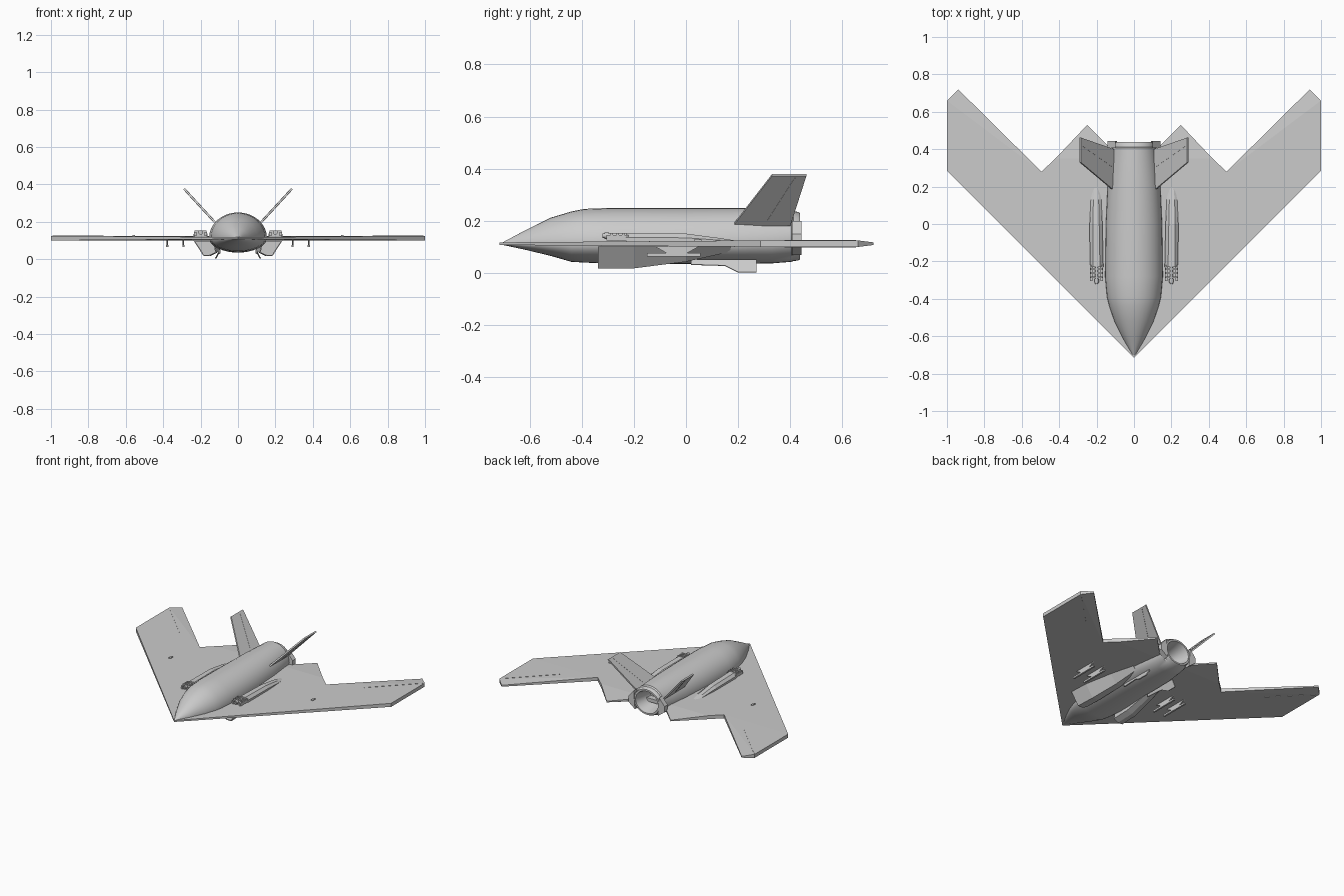
import bpy, bmesh, math
from mathutils import Vector

if "Cube" in bpy.data.objects:
    bpy.data.objects.remove(bpy.data.objects["Cube"])


def finish(name, bm, mirror=True, smooth=None):
    bmesh.ops.recalc_face_normals(bm, faces=bm.faces)
    me = bpy.data.meshes.new(name)
    bm.to_mesh(me)
    bm.free()
    ob = bpy.data.objects.new(name, me)
    bpy.context.collection.objects.link(ob)
    if mirror:
        ob.modifiers.new("Mirror", 'MIRROR').use_axis[0] = True
    if smooth:
        bpy.ops.object.select_all(action='DESELECT')
        ob.select_set(True)
        bpy.context.view_layer.objects.active = ob
        bpy.ops.object.shade_smooth_by_angle(angle=math.radians(smooth))
    return ob


def loft(name, rings, mirror=True, smooth=None):
    """Skin a list of equal-length rings and cap both ends."""
    bm = bmesh.new()
    vs = [[bm.verts.new(p) for p in r] for r in rings]
    n = len(rings[0])
    for a, b in zip(vs, vs[1:]):
        for i in range(n):
            j = (i + 1) % n
            bm.faces.new((a[i], a[j], b[j], b[i]))
    bm.faces.new(vs[0])
    bm.faces.new(vs[-1])
    return finish(name, bm, mirror, smooth)


def plate(name, pts, offset):
    """Flat outline thickened evenly about its own plane."""
    o = Vector(offset) / 2
    return loft(name, [[Vector(p) - o for p in pts], [Vector(p) + o for p in pts]])


def box(name, x0, x1, y0, y1, z0, z1):
    return plate(name, [(x0, y0, (z0 + z1) / 2), (x1, y0, (z0 + z1) / 2),
                        (x1, y1, (z0 + z1) / 2), (x0, y1, (z0 + z1) / 2)], (0, 0, z1 - z0))


def tube(name, x, z, r, y0, y1, n=12):
    c = [(math.cos(2 * math.pi * i / n) * r, math.sin(2 * math.pi * i / n) * r) for i in range(n)]
    return loft(name, [[(x + a, y, z + b) for a, b in c] for y in (y0, y1)], smooth=40)


# Flying wing: plan points as (x, y, half thickness), right half
plan = [(0, -.715, .005), (1, .285, .0125), (1, .66, .0125), (.94, .72, .005),
        (.495, .28, .0125), (.42, .35, .0125), (.25, .53, .004), (.10, .38, .008),
        (.07, .35, .0125), (0, .35, .0125)]
panels = [(0, 1, 4, 5, 8, 9), (1, 2, 4), (2, 3, 4), (5, 6, 7, 8)]
bm = bmesh.new()
mid = .1125
top = [bm.verts.new((x, y, mid + t)) for x, y, t in plan]
bot = [bm.verts.new((x, y, mid - t)) for x, y, t in plan]
for p in panels:
    bm.faces.new([top[i] for i in p])
    bm.faces.new([bot[i] for i in reversed(p)])
for i in range(len(plan) - 1):
    bm.faces.new((top[i], bot[i], bot[i + 1], top[i + 1]))
finish("wing", bm)

# Fuselage with nozzle: (y, half width, top, bottom, waist height)
stations = [(-.71, .003, .114, .109, .112), (-.62, .055, .162, .09, .112),
            (-.52, .105, .212, .066, .112), (-.44, .133, .236, .043, .112),
            (-.39, .145, .246, .04, .113), (-.28, .155, .25, .036, .113),
            (0, .151, .25, .035, .113), (.2, .142, .25, .035, .115),
            (.33, .128, .249, .037, .12), (.405, .118, .247, .043, .13),
            (.412, .108, .238, .046, .14), (.43, .106, .234, .048, .14),
            (.438, .1, .23, .053, .14), (.438, .088, .218, .064, .14),
            (.39, .075, .205, .075, .14), (.31, .06, .19, .09, .14)]
N = 32
rings = []
for y, w, zt, zb, zm in stations:
    ring = []
    for i in range(N):
        a = 2 * math.pi * i / N
        s = math.sin(a)
        ring.append((w * math.cos(a), y, zm + s * ((zt - zm) if s > 0 else (zm - zb))))
    rings.append(ring)
loft("fuselage", rings, mirror=False, smooth=35)

# Tail collar lugs
plate("collar_lug", [(.09, .425, .07), (.142, .425, .11), (.142, .425, .15), (.10, .425, .20)],
      (0, .035, 0))

# Under-wing intakes with hollow mouths
def intake_ring(y, s, lift, pull=0):
    sec = [(.115, .035), (.15, .018), (.185, .018), (.24, .102), (.13, .102)]
    return [(.165 + (x - .165) * s - pull, y, .102 - (.102 - z) * lift) for x, z in sec]

mouth = intake_ring(-.338, 1, 1)
c = sum((Vector(p) for p in mouth), Vector()) / 5
lip = [c + (Vector(p) - c) * .86 for p in mouth]
throat = [p + Vector((0, .12, 0)) for p in lip]
loft("intake", [throat, lip, mouth, intake_ring(-.2, .98, 1, .005),
                intake_ring(0, .8, .7, .03), intake_ring(.17, .5, .25, .05)])

# Gun fairings above the wing
def hump(y, x, w, h):
    return [(x - w, y, .115), (x - w, y, .118 + h * .55), (x - w * .5, y, .12 + h),
            (x + w * .5, y, .12 + h), (x + w, y, .118 + h * .55), (x + w, y, .115)]

loft("gun_fairing", [hump(-.23, .2, .036, .034), hump(0, .203, .034, .031),
                     hump(.13, .203, .028, .014), hump(.18, .203, .02, .006),
                     hump(.2, .203, .012, .003)])
tube("gun_barrel", .2, .143, .008, -.32, -.22)
tube("gun_muzzle", .2, .143, .012, -.312, -.295)
for x in (.172, .228):
    box("gun_rail", x - .006, x + .006, -.305, -.22, .125, .145)
for y in (-.285, -.262, -.24):
    box("gun_clamp", .168, .232, y - .005, y + .005, .122, .154)

# Canted tail fins with rudder hinge strips
n = (.0078, 0, -.0068)
plate("tail_fin", [(.11, .18, .183), (.11, .40, .183), (.288, .462, .376), (.288, .33, .376)], n)
plate("rudder_hinge", [(.125, .308, .199), (.125, .312, .199), (.28, .42, .367), (.28, .416, .367)],
      (.0095, 0, -.0083))

# Ventral fins
plate("ventral_fin", [(.098, .02, .05), (.098, .02, .032), (.107, .15, .028), (.12, .2, .003),
                      (.12, .27, .003), (.096, .27, .05)], (.007, 0, .002))

# Elevon hinge strips on both wing skins
for z in (.125, .10):
    plate("elevon_hinge", [(.718, .382, z), (.722, .378, z), (.992, .648, z), (.988, .652, z)],
          (0, 0, .003))

# Weapon pylons under the wing
for x in (.292, .378):
    plate("pylon", [(x, -.12, .102), (x, -.07, .074), (x, .0, .074), (x, .05, .102)], (.008, 0, 0))
    box("pylon_rail", x - .006, x + .006, -.15, .055, .064, .076)

# Small wing sensor blisters
box("wing_blister", .55, .565, .03, .06, .12, .129)
